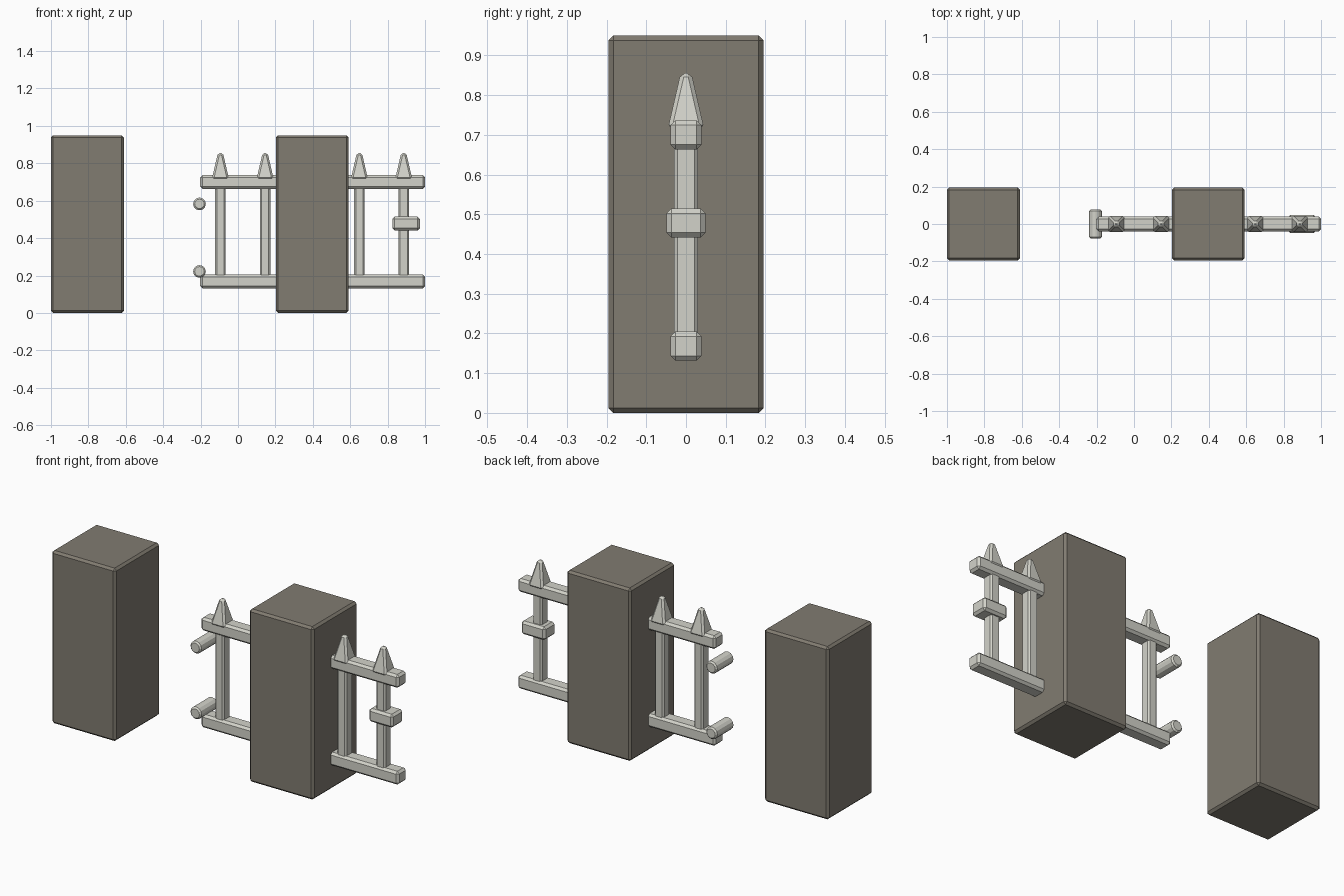
import bpy, bmesh
from math import radians
from mathutils import Matrix

if "Cube" in bpy.data.objects:
    bpy.data.objects.remove(bpy.data.objects["Cube"])


def material(name, rgb):
    m = bpy.data.materials.new(name)
    m.diffuse_color = (*rgb, 1)
    m.use_nodes = True
    m.node_tree.nodes["Principled BSDF"].inputs["Base Color"].default_value = m.diffuse_color
    return m


STONE = material("stone", (0.22, 0.20, 0.165))
METAL = material("pale_metal", (0.65, 0.65, 0.59))


def finish(name, bm, loc, mat, bevel):
    mesh = bpy.data.meshes.new(name)
    bm.to_mesh(mesh)
    bm.free()
    mesh.materials.append(mat)
    ob = bpy.data.objects.new(name, mesh)
    ob.location = loc
    bpy.context.collection.objects.link(ob)
    mod = ob.modifiers.new("chamfer", 'BEVEL')
    mod.width = bevel
    mod.segments = 1
    mod.limit_method = 'ANGLE'
    mod.angle_limit = radians(40)
    return ob


def box(name, loc, size, mat, bevel):
    bm = bmesh.new()
    bmesh.ops.create_cube(bm, size=1, matrix=Matrix.Diagonal((*size, 1)))
    return finish(name, bm, loc, mat, bevel)


def cone(name, loc, sides, r1, r2, depth, matrix, bevel):
    bm = bmesh.new()
    bmesh.ops.create_cone(bm, cap_ends=True, segments=sides, radius1=r1,
                          radius2=r2, depth=depth, matrix=matrix)
    return finish(name, bm, loc, METAL, bevel)


# Stone pillars
for side, x in (("left", -0.805), ("right", 0.397)):
    box(f"{side}_pillar", (x, 0, 0.475), (0.39, 0.39, 0.95), STONE, 0.012)

# Gate rails
for name, z in (("lower_rail", 0.168), ("upper_rail", 0.70)):
    box(name, (0.399, 0, z), (1.202, 0.078, 0.073), METAL, 0.012)

# Upright bars with pointed tips
square = Matrix.Rotation(radians(45), 4, 'Z')
for i, x in enumerate((-0.094, 0.145, 0.397, 0.649, 0.886)):
    box(f"bar_{i + 1}", (x, 0, 0.435), (0.056, 0.06, 0.57), METAL, 0.009)
    cone(f"spike_{i + 1}", (x, 0, 0.785), 4, 0.046 * 2 ** 0.5,
         0.0136 * 2 ** 0.5, 0.14, square, 0.01)

# Latch block
box("latch", (0.899, 0, 0.478), (0.147, 0.098, 0.073), METAL, 0.012)

# Hinge pins lying front to back
lying = Matrix.Rotation(radians(90), 4, 'X')
for name, z in (("lower_hinge", 0.222), ("upper_hinge", 0.583)):
    cone(name, (-0.206, 0, z), 12, 0.034, 0.034, 0.155, lying, 0.008)
